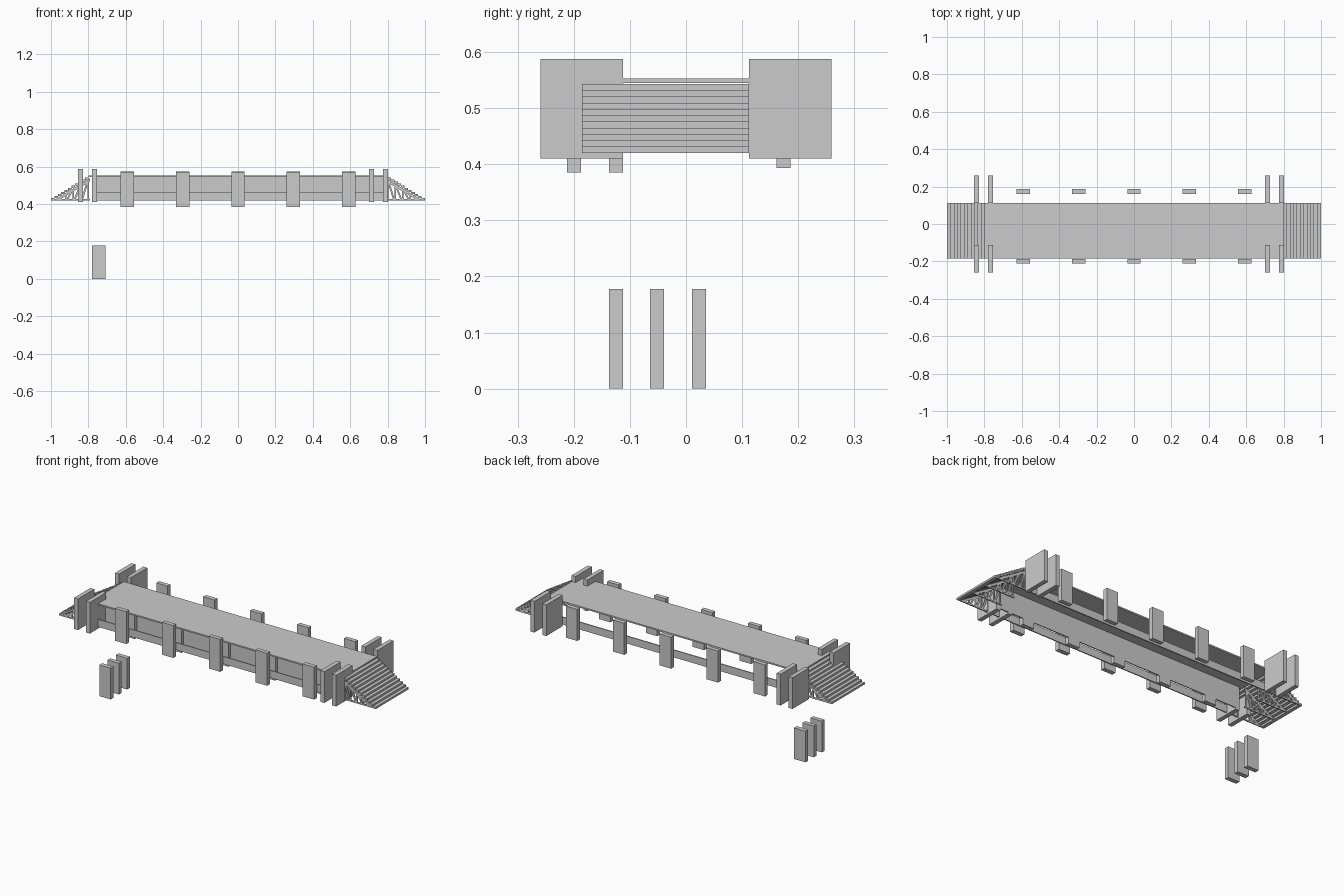
import bpy, bmesh

if "Cube" in bpy.data.objects:
    bpy.data.objects.remove(bpy.data.objects["Cube"])


def box(name, x0, x1, y0, y1, z0, z1):
    bm = bmesh.new()
    bmesh.ops.create_cube(bm, size=1)
    for v in bm.verts:
        v.co = ((x0 + x1) / 2 + v.co.x * (x1 - x0),
                (y0 + y1) / 2 + v.co.y * (y1 - y0),
                (z0 + z1) / 2 + v.co.z * (z1 - z0))
    return finish(name, bm)


def prism(name, pts, y0, y1):
    """Extrude an xz outline along y."""
    bm = bmesh.new()
    face = bm.faces.new([bm.verts.new((x, y0, z)) for x, z in pts])
    ext = bmesh.ops.extrude_face_region(bm, geom=[face])
    for v in ext["geom"]:
        if isinstance(v, bmesh.types.BMVert):
            v.co.y = y1
    bmesh.ops.recalc_face_normals(bm, faces=bm.faces)
    return finish(name, bm)


def finish(name, bm):
    me = bpy.data.meshes.new(name)
    bm.to_mesh(me)
    bm.free()
    ob = bpy.data.objects.new(name, me)
    bpy.context.collection.objects.link(ob)
    return ob


Y0, Y1 = -0.185, 0.112      # walkway width
ZB, ZT = 0.42, 0.553        # underside and top of the bridge

# Walkway and its long side walls
box("deck", -0.8, 0.8, Y0, Y1, 0.545, ZT)
box("front_inner_wall", -0.78, 0.79, -0.118, -0.112, ZB, 0.545)
box("front_rail", -0.78, 0.79, Y0, Y0 + 0.006, ZB, 0.4625)
box("back_rail", -0.78, 0.79, Y1 - 0.006, Y1, ZB, 0.4625)

# Side posts, three rows of five
for i in range(5):
    x = (i - 2) * 0.2965
    a, b = x - 0.036, x + 0.036
    box("front_post", a, b, -0.212, -0.187, 0.385, 0.57)
    box("inner_post", a, b, -0.137, -0.112, 0.385, 0.545)
    box("back_post", a, b, 0.161, 0.186, 0.393, 0.573)

# End panels flanking the stairs
for x in (-0.842, -0.767, 0.714, 0.789):
    for side in (-1, 1):
        ya, yb = sorted((side * 0.112, side * 0.259))
        box("end_panel", x - 0.0125, x + 0.0125, ya, yb, 0.41, 0.588)

# Stairs at both ends
N, RUN, RISE = 11, 0.2 / 11, 0.123 / 11
for s in (-1, 1):
    for i in range(N):
        xa, xb = sorted((s * (1 - RUN * i), s * (1 - RUN * (i + 1) - 0.002)))
        top = ZB + RISE * (i + 1)
        box("stair_tread", xa, xb, Y0, Y1, top - RISE, top)
    # Open stringers: bottom chord, sloped chord, uprights and braces
    for y in (Y0, -0.088, 0.009, Y1 - 0.006):
        ya, yb = y, y + 0.006
        prism("stringer_base", [(s * 0.79, ZB), (s * 0.99, ZB),
                                (s * 0.985, ZB + 0.008), (s * 0.79, ZB + 0.008)], ya, yb)
        prism("stringer_slope", [(s * 0.79, 0.538), (s * 0.79, 0.522),
                                 (s * 0.96, ZB), (s * 0.985, ZB)], ya, yb)
        for x in (0.80, 0.84, 0.88, 0.92):
            h = 0.543 - (x - 0.8) * 0.615 - 0.012
            xa, xb = sorted((s * (x - 0.004), s * (x + 0.004)))
            box("stringer_upright", xa, xb, ya, yb, ZB, h)
            prism("stringer_brace", [(s * (x - 0.004), h), (s * (x + 0.006), h),
                                     (s * (x + 0.04), ZB), (s * (x + 0.03), ZB)], ya, yb)

# Detached ground posts
for y in (-0.125, -0.0515, 0.0235):
    box("ground_post", -0.78, -0.708, y - 0.0125, y + 0.0125, 0, 0.178)
